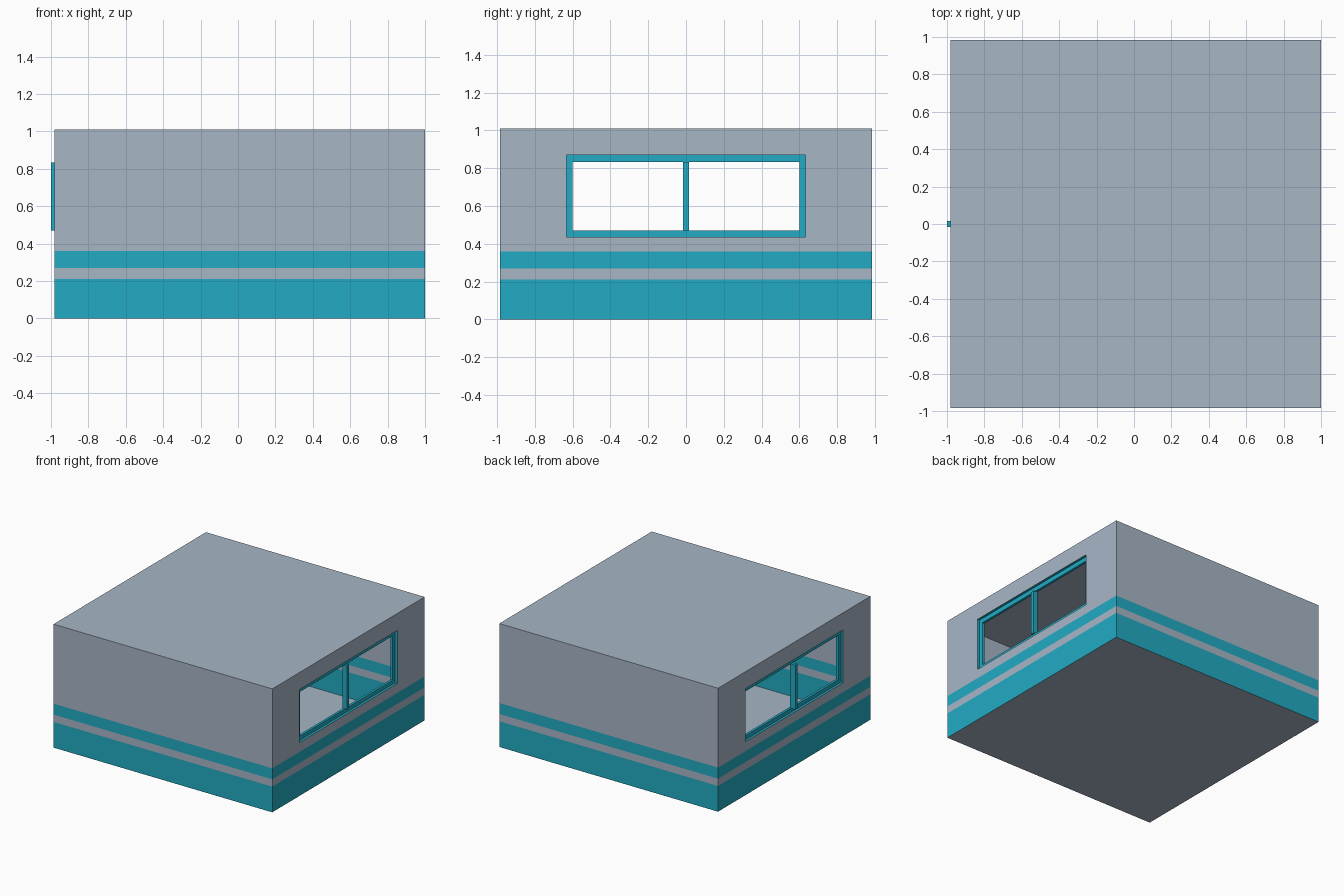
import bpy, bmesh
from mathutils import Vector

if "Cube" in bpy.data.objects:
    bpy.data.objects.remove(bpy.data.objects["Cube"])

X0, X1, Y, H = -0.98, 1.0, 0.985, 1.01
WY, WZ0, WZ1 = 0.633, 0.437, 0.87      # window outer half width, sill, head
IY, IZ0, IZ1 = 0.60, 0.47, 0.833       # window inner opening


def material(name, rgb):
    m = bpy.data.materials.new(name)
    m.diffuse_color = (*rgb, 1)
    m.use_nodes = True
    m.node_tree.nodes["Principled BSDF"].inputs["Base Color"].default_value = m.diffuse_color
    return m


grey = material("wall grey", (0.392, 0.468, 0.565))
teal = material("trim teal", (0.016, 0.407, 0.552))


def finish(name, bm, mats):
    me = bpy.data.meshes.new(name)
    bm.to_mesh(me)
    bm.free()
    for m in mats:
        me.materials.append(m)
    ob = bpy.data.objects.new(name, me)
    bpy.context.collection.objects.link(ob)
    return ob


def box(bm, lo, hi):
    lo, hi = Vector(lo), Vector(hi)
    vs = bmesh.ops.create_cube(bm, size=1)["verts"]
    for v in vs:
        v.co = (lo + hi) / 2 + v.co * (hi - lo)


# Hollow shell, cut at the stripe heights and window edges
bm = bmesh.new()
box(bm, (X0, -Y, 0), (X1, Y, H))
cuts = [((0, 0, z), (0, 0, 1)) for z in (0.21, 0.27, 0.36, WZ0, WZ1)]
cuts += [((0, y, 0), (0, 1, 0)) for y in (-WY, WY)]
for co, no in cuts:
    geom = bm.verts[:] + bm.edges[:] + bm.faces[:]
    bmesh.ops.bisect_plane(bm, geom=geom, plane_co=co, plane_no=no)
bm.normal_update()
holes = []
for f in bm.faces:
    c = f.calc_center_median()
    if abs(f.normal.z) < 0.5 and (c.z < 0.21 or 0.27 < c.z < 0.36):
        f.material_index = 1
    if abs(f.normal.x) > 0.5 and abs(c.y) < WY and WZ0 < c.z < WZ1:
        holes.append(f)
bmesh.ops.delete(bm, geom=holes, context="FACES")
finish("cabin_shell", bm, [grey, teal])


# Recessed window surround: reveal, frame face, inner lining
def window_frame(name, wall_x, s):
    bm = bmesh.new()
    loops = []
    for depth, w, z0, z1 in ((0, WY, WZ0, WZ1), (0.02, WY, WZ0, WZ1),
                             (0.02, IY, IZ0, IZ1), (0.04, IY, IZ0, IZ1)):
        x = wall_x - s * depth
        loops.append([bm.verts.new((x, s * y, z)) for y, z in
                      ((-w, z0), (w, z0), (w, z1), (-w, z1))])
    for a, b in zip(loops, loops[1:]):
        for i in range(4):
            j = (i + 1) % 4
            bm.faces.new((a[i], a[j], b[j], b[i]))
    finish(name, bm, [teal])


window_frame("right_window_frame", X1, 1)
window_frame("left_window_frame", X0, -1)

# Centre bars of the two windows
for name, xa, xb in (("right_window_bar", 0.955, 0.995),
                     ("left_window_bar", -1.0, -0.95)):
    bm = bmesh.new()
    box(bm, (xa, -0.015, IZ0), (xb, 0.015, IZ1))
    finish(name, bm, [teal])
